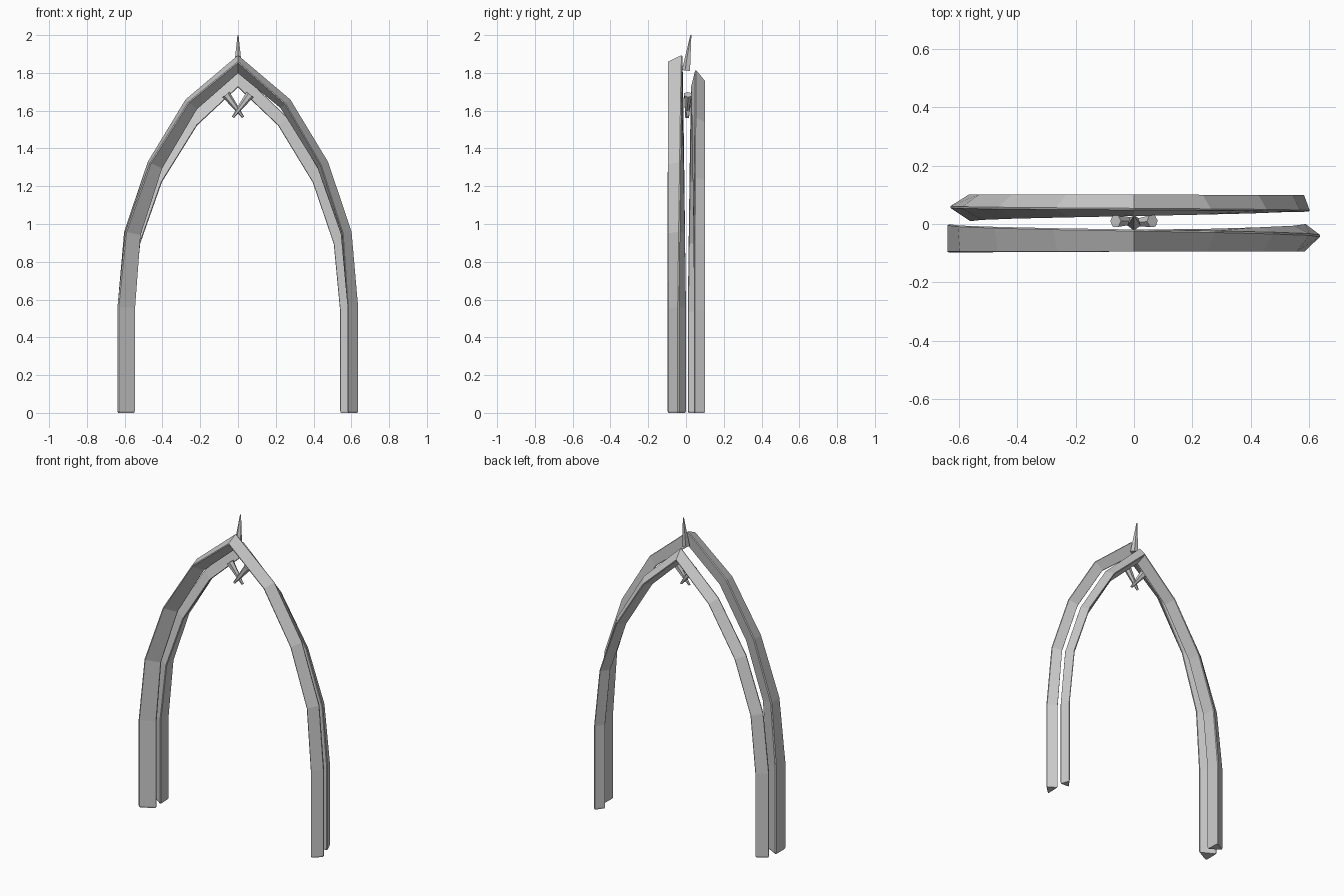
import bpy, bmesh, math
from mathutils import Vector

if "Cube" in bpy.data.objects:
    bpy.data.objects.remove(bpy.data.objects["Cube"])


def finish(bm, name):
    bmesh.ops.recalc_face_normals(bm, faces=bm.faces[:])
    me = bpy.data.meshes.new(name)
    bm.to_mesh(me)
    bm.free()
    ob = bpy.data.objects.new(name, me)
    bpy.context.collection.objects.link(ob)
    return ob


def skin(rings, name):
    """Loft closed rings of points and cap both ends."""
    bm = bmesh.new()
    loops = [[bm.verts.new(p) for p in r] for r in rings]
    n = len(loops[0])
    for a, b in zip(loops, loops[1:]):
        for i in range(n):
            j = (i + 1) % n
            bm.faces.new((a[i], a[j], b[j], b[i]))
    bm.faces.new(loops[0])
    bm.faces.new(loops[-1])
    return finish(bm, name)


def chamfered(tri, cut=0.07):
    """Triangle with its three corners cut off."""
    out = []
    for i, p in enumerate(tri):
        out += [p.lerp(tri[i - 1], cut), p.lerp(tri[(i + 1) % 3], cut)]
    return out


def arch(name, half, left, right):
    """Twisting triangular beam; sections are (inward depth, y) at each leg."""
    path = [Vector((-x, z)) for x, z in half]
    path += [Vector((x, z)) for x, z in reversed(half[:-1])]
    n = len(path)
    rings = []
    for k, p in enumerate(path):
        d0 = (p - path[k - 1]).normalized() if k else Vector((0, 1))
        d1 = (path[k + 1] - p).normalized() if k < n - 1 else Vector((0, -1))
        n0, n1 = Vector((d0.y, -d0.x)), Vector((d1.y, -d1.x))
        m = (n0 + n1) / (1 + n0.dot(n1))          # mitred inward direction
        t = min(max((k - 1) / (n - 3), 0), 1)     # twist only above the legs
        tri = [Vector(a).lerp(Vector(b), t) for a, b in zip(left, right)]
        sec = chamfered(tri)
        ring = [Vector((p.x + m.x * d, y, p.y + m.y * d)) for d, y in sec]
        if k in (0, n - 1):
            # small chamfer around the foot
            c = sum(ring, Vector()) / len(ring)
            foot = [v.lerp(c, 0.1) for v in ring]
            lifted = [v + Vector((0, 0, 0.01)) for v in ring]
            rings += [foot, lifted] if k == 0 else [lifted, foot]
        else:
            rings.append(ring)
    return skin(rings, name)


def thorn(name, a, b, r1, r2, sides=6):
    a, b = Vector(a), Vector(b)
    bm = bmesh.new()
    bmesh.ops.create_cone(bm, cap_ends=True, segments=sides,
                          radius1=r1, radius2=r2, depth=(b - a).length)
    ob = finish(bm, name)
    ob.location = (a + b) / 2
    ob.rotation_mode = 'QUATERNION'
    ob.rotation_quaternion = (b - a).to_track_quat('Z', 'Y')
    return ob


# Tall front arch
arch("front_arch",
     [(0.638, 0), (0.638, 0.56), (0.603, 0.96), (0.478, 1.33), (0.278, 1.66), (0, 1.895)],
     [(0, -0.102), (0, 0.003), (0.1, -0.05)],
     [(0.058, -0.098), (-0.002, -0.04), (0.055, 0.003)])

# Shorter rear arch
arch("rear_arch",
     [(0.615, 0), (0.615, 0.54), (0.578, 0.91), (0.46, 1.25), (0.266, 1.565), (0, 1.815)],
     [(-0.018, 0.058), (0.055, 0.104), (0.06, 0.006)],
     [(0.012, 0.042), (0.035, 0.104), (0.077, 0.045)])

# Spike on the crown
thorn("crown_spike", (0, 0.002, 1.812), (0, 0.026, 2.0), 0.024, 0.003, 5)

# Crossed thorns hanging under the crown
for s, side in ((-1, "left"), (1, "right")):
    thorn(f"{side}_cross_thorn", (s * 0.063, 0.01, 1.685),
          (-s * 0.027, 0.006 - s * 0.004, 1.565), 0.023, 0.007)
